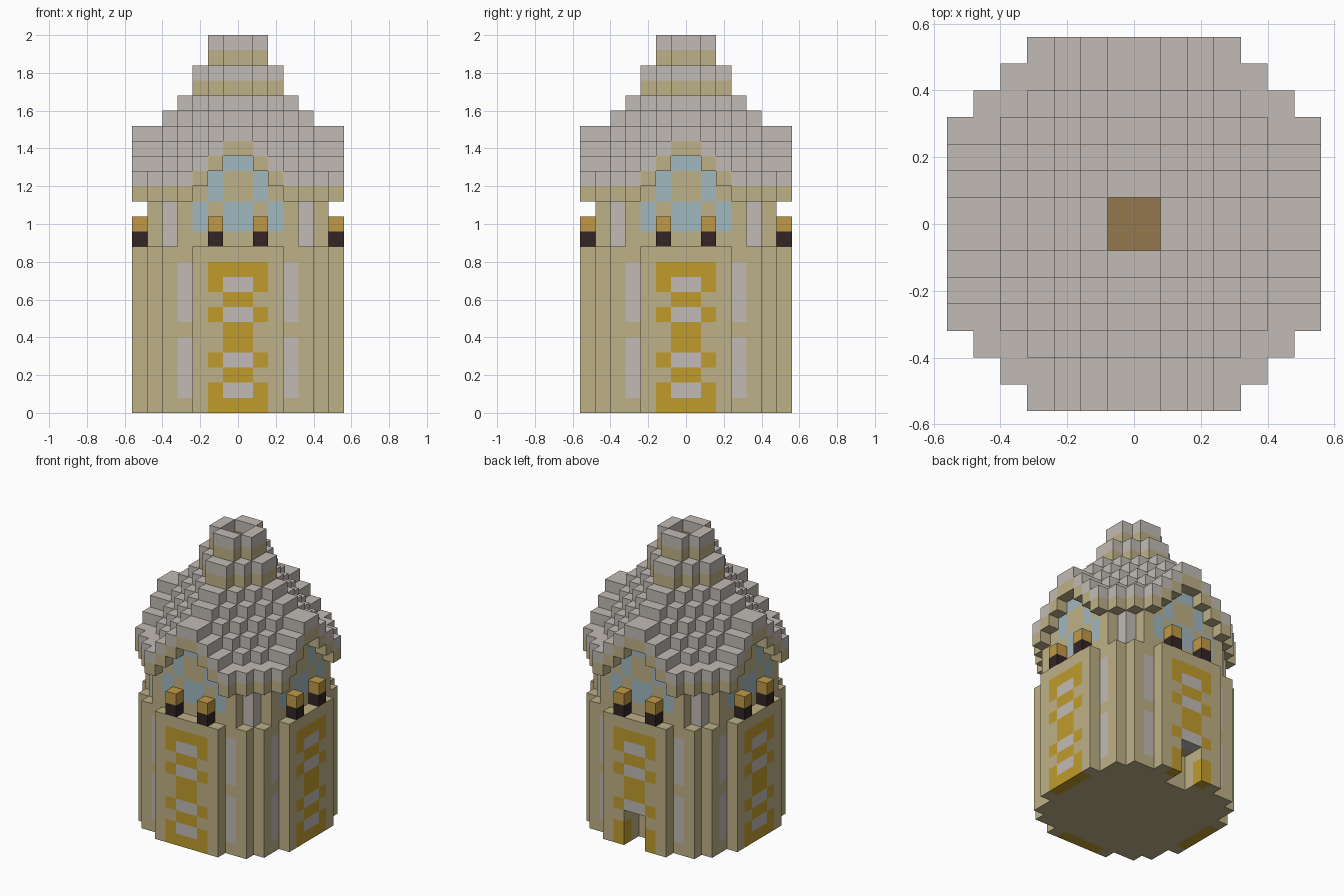
import bpy
import bmesh

cube = bpy.data.objects.get("Cube")
if cube:
    bpy.data.objects.remove(cube, do_unlink=True)

S = 0.08          # block size
HALF = 7          # blocks from the centre to the side
LEVELS = 25

COLOURS = {       # sRGB
    "sandstone": (190, 177, 135),
    "pale_stone": (193, 187, 181),
    "glass_blue": (161, 184, 191),
    "gold": (192, 156, 44),
    "lamp_amber": (192, 153, 70),
    "dark_wood": (52, 37, 37),
    "brown_wood": (148, 120, 78),
}


def linear(c):
    c /= 255
    return c / 12.92 if c <= 0.04045 else ((c + 0.055) / 1.055) ** 2.4


def make_material(name, rgb):
    mat = bpy.data.materials.new(name)
    col = (*[linear(c) for c in rgb], 1)
    mat.use_nodes = True
    mat.diffuse_color = col
    bsdf = mat.node_tree.nodes["Principled BSDF"]
    bsdf.inputs["Base Color"].default_value = col
    bsdf.inputs["Roughness"].default_value = 0.9
    return mat


MATERIALS = {n: make_material(n, c) for n, c in COLOURS.items()}

# Quarter plans: depth of each row of blocks, counted from the middle outwards
BASE_PLAN = [7, 7, 7, 6, 6, 5, 3]
UPPER_PLAN = [6, 6, 6, 6, 5, 4, 0]
ROOF_PLAN = [7, 7, 7, 7, 6, 5, 4]
BASE_TOP = 11
EAVES = 14

# Patterns from the ground up: g gold, w pale stone, s sandstone
PANEL = {0: "gwgwggwgwgs", 1: "ggsgssgsggs"}
STRIP = "swwwwswwwws"
LETTER = {"g": "gold", "w": "pale_stone", "s": "sandstone"}
WINDOW = {0: (12, 13, 16), 1: (14, 15), 2: (12, 13)}


def roof_top(lo, hi):
    """Stepped dome inside, a gable two blocks deep on each side."""
    s = lo + hi
    if hi >= 5:
        return 19 - min(lo, 3)
    if hi == 0:
        return 24
    return 25 if s == 1 else 23 if s == 2 else 24 - s


def block(lo, hi, z):
    """Part and colour of the block, or None where it is empty."""
    # lower walls with patterned panels
    if z < BASE_TOP:
        if lo >= BASE_PLAN[hi]:
            return None
        if hi == 6:
            return "wall_panels", LETTER[PANEL.get(lo, "s" * BASE_TOP)[z]]
        if hi == 5 and lo == 3:
            return "lower_walls", LETTER[STRIP[z]]
        return "lower_walls", "sandstone"
    # lamps standing on the panels
    if hi == 6 and lo == 1 and z < 13:
        return ("lamp_posts", "dark_wood") if z == 11 else ("lamps", "lamp_amber")
    if lo >= ROOF_PLAN[hi]:
        return None
    top = roof_top(lo, hi)
    if z >= top:
        return None
    inside = lo < UPPER_PLAN[hi]
    # upper walls, corner pillars and arched windows
    if inside and (z < EAVES or (hi == 5 and z < top - 2)):
        if lo == hi == 4:
            return "corner_pillars", "pale_stone"
        if hi == 5 and z in WINDOW.get(lo, ()):
            return "windows", "glass_blue"
        return "upper_walls", "sandstone"
    # overhanging eaves
    if not inside:
        if z < top - 2:
            return None
        return "eaves", "sandstone" if z == top - 2 else "pale_stone"
    # dome and crown
    if hi == 0 and z == top - 1:
        return "crown_floor", "brown_wood"
    if z > 20:
        return "crown", "sandstone" if z in (21, 23) else "pale_stone"
    return "dome", "sandstone" if z == EAVES else "pale_stone"


def is_doorway(x, y, z):
    return x in (-1, 0) and y >= 5 and z < 3


# Fill the four-way symmetric grid, leaving the doorway at the back
grid = {}
for x in range(-HALF, HALF):
    for y in range(-HALF, HALF):
        lo, hi = sorted((max(x, -x - 1), max(y, -y - 1)))
        for z in range(LEVELS):
            found = block(lo, hi, z)
            if found and not is_doorway(x, y, z):
                grid[x, y, z] = found


def face_corners(cell, axis, side):
    """Four corners of one side of a block, wound outwards."""
    u, v = (axis + 1) % 3, (axis + 2) % 3
    corners = []
    for du, dv in ((0, 0), (1, 0), (1, 1), (0, 1)):
        p = list(cell)
        p[axis] += side
        p[u] += du
        p[v] += dv
        corners.append(tuple(p))
    return corners if side else corners[::-1]


def build_part(name):
    """Skin of every block of the part that is open to the air."""
    bm = bmesh.new()
    verts, slots = {}, []
    for cell, (part, colour) in grid.items():
        if part != name:
            continue
        for axis in range(3):
            for side in (0, 1):
                near = list(cell)
                near[axis] += 1 if side else -1
                if tuple(near) in grid:
                    continue
                ring = []
                for p in face_corners(cell, axis, side):
                    if p not in verts:
                        verts[p] = bm.verts.new([c * S for c in p])
                    ring.append(verts[p])
                face = bm.faces.new(ring)
                if colour not in slots:
                    slots.append(colour)
                face.material_index = slots.index(colour)
    mesh = bpy.data.meshes.new(name)
    bm.to_mesh(mesh)
    bm.free()
    for colour in slots:
        mesh.materials.append(MATERIALS[colour])
    bpy.context.collection.objects.link(bpy.data.objects.new(name, mesh))


for part_name in sorted({part for part, _ in grid.values()}):
    build_part(part_name)
